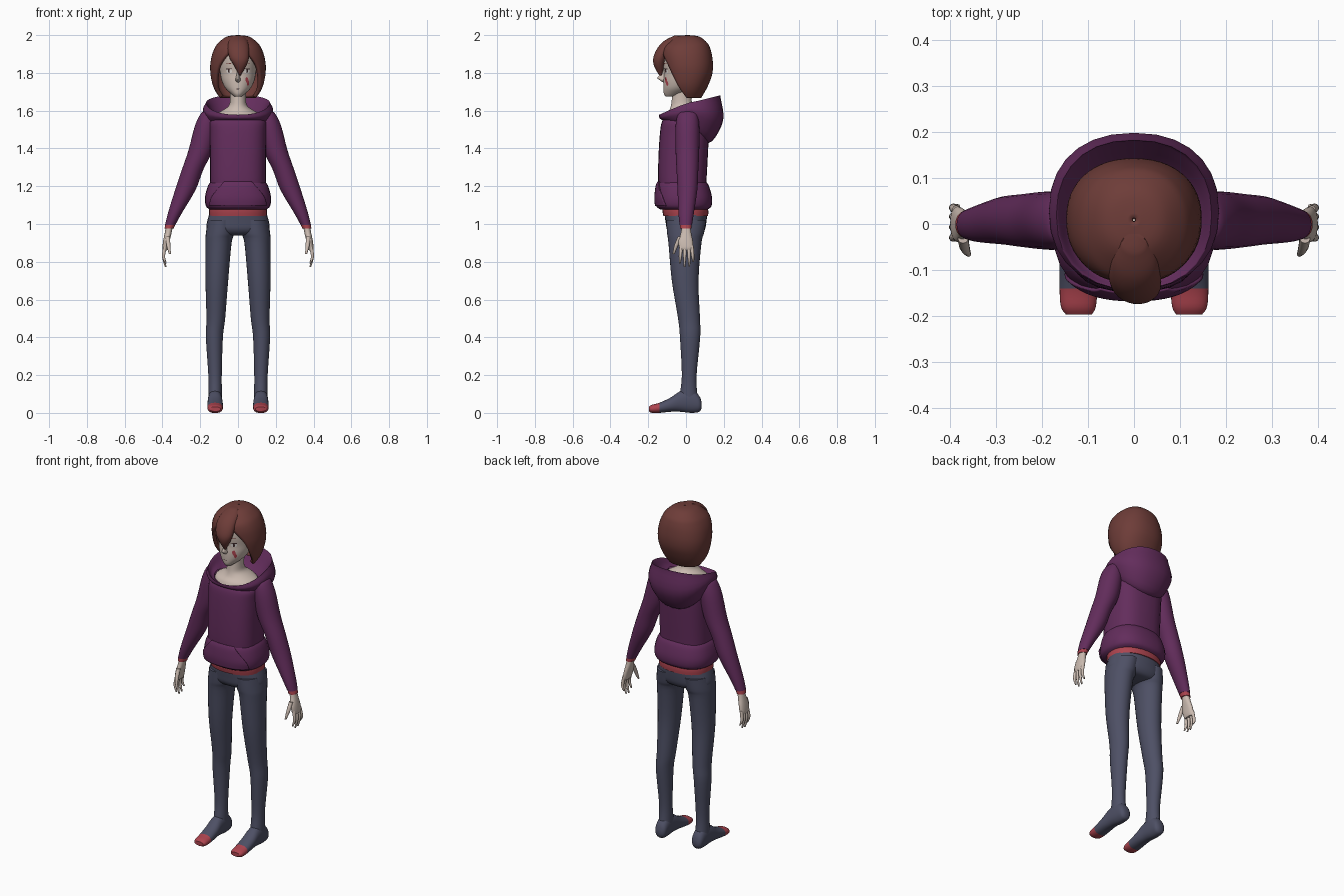
import bpy, bmesh
from math import sin, cos, pi, radians, copysign
from mathutils import Vector
from mathutils.bvhtree import BVHTree

cube = bpy.data.objects.get("Cube")
if cube:
    bpy.data.objects.remove(cube)


def material(name, *rgb):
    m = bpy.data.materials.new(name)
    m.use_nodes = True
    m.diffuse_color = (*rgb, 1)
    node = next(n for n in m.node_tree.nodes if n.type == 'BSDF_PRINCIPLED')
    node.inputs["Base Color"].default_value = (*rgb, 1)
    return m


PURPLE = material("plum fabric", .125, .026, .107)
HAIR = material("brown hair", .155, .046, .04)
DENIM = material("slate fabric", .076, .08, .13)
RED = material("red fabric", .42, .058, .078)
SKIN = material("pale skin", .6, .5, .44)
WHITE = material("eye white", .75, .72, .69)
DARK = material("dark line", .05, .025, .025)
SIDES = 28


def finish(name, bm, mat, thick=0):
    bmesh.ops.remove_doubles(bm, verts=bm.verts, dist=.0002)
    bmesh.ops.recalc_face_normals(bm, faces=bm.faces)
    mesh = bpy.data.meshes.new(name)
    bm.to_mesh(mesh)
    bm.free()
    mesh.materials.append(mat)
    mesh.shade_smooth()
    mesh.set_sharp_from_angle(angle=radians(50))
    ob = bpy.data.objects.new(name, mesh)
    bpy.context.scene.collection.objects.link(ob)
    if thick:
        mod = ob.modifiers.new("thickness", 'SOLIDIFY')
        mod.thickness = thick
    return ob


def spline(a, b, c, d, t):
    return b + (c - a) * (t / 2) + (2*a - 5*b + 4*c - d) * (t*t / 2) + (3*b - a - 3*c + d) * (t**3 / 2)


def skin(name, rings, mat, closed=True, caps=True, steps=4, thick=0):
    """Smooth surface through a list of rings of points."""
    ext = [rings[0]] + rings + [rings[-1]]
    fine = []
    for k in range(len(rings) - 1):
        for s in range(steps):
            fine.append([spline(*q, s / steps) for q in zip(*ext[k:k + 4])])
    fine.append(rings[-1])
    bm = bmesh.new()
    vs = [[bm.verts.new(p) for p in ring] for ring in fine]
    n = len(vs[0])
    for lo, hi in zip(vs, vs[1:]):
        for i in range(n if closed else n - 1):
            j = (i + 1) % n
            bm.faces.new((lo[i], lo[j], hi[j], hi[i]))
    if closed and caps:
        bm.faces.new(vs[0])
        bm.faces.new(vs[-1])
    return finish(name, bm, mat, thick)


def power(v, p):
    return copysign(abs(v) ** p, v)


def loft(name, rows, mat, side=1, p=.9, axis='z', spans=None, thick=0, sides=SIDES):
    """Rows are (level, x0, x1, v0, v1), or (level, half width, v0, v1) when centred."""
    rings = []
    for k, row in enumerate(rows):
        if len(row) == 4:
            row = (row[0], -row[1], *row[1:])
        a, x0, x1, v0, v1 = row
        t0, t1 = spans[k] if spans else (0, 2 * pi)
        ring = []
        for i in range(sides + (1 if spans else 0)):
            t = t0 + (t1 - t0) * i / sides
            x = side * ((x0 + x1) / 2 + (x1 - x0) / 2 * power(sin(t), p))
            v = (v0 + v1) / 2 - (v1 - v0) / 2 * power(cos(t), p)
            ring.append(Vector((x, v, a) if axis == 'z' else (x, a, v)))
        rings.append(ring)
    return skin(name, rings, mat, closed=not spans, thick=thick)


# Head, neck and nose
head = loft("head", [(1.675, .018, -.108, -.06), (1.69, .038, -.117, -.01), (1.72, .068, -.12, .04),
                     (1.76, .087, -.12, .08), (1.8, .095, -.117, .1), (1.85, .1, -.123, .11),
                     (1.9, .1, -.118, .11), (1.95, .075, -.09, .09), (1.97, .04, -.05, .05)], SKIN, p=1)
loft("neck", [(1.56, .125, -.118, .09), (1.58, .118, -.108, .085), (1.6, .085, -.09, .07), (1.625, .05, -.08, .04),
              (1.66, .042, -.075, .03), (1.72, .042, -.07, .04)], SKIN, p=1)
loft("nose", [(1.75, .006, -.122, -.1), (1.762, .014, -.14, -.1), (1.775, .011, -.152, -.1),
              (1.8, .006, -.13, -.1), (1.83, .004, -.118, -.1)], SKIN, p=1, sides=12)

# Face details laid on the nearest part of the head
tree = BVHTree.FromPolygons([v.co for v in head.data.vertices], [f.vertices for f in head.data.polygons])


def decal(name, x, z, w, h, mat, lift, tilt=0, p=1):
    bm = bmesh.new()
    rings = []
    for r in (.05, .5, 1):
        ring = []
        for i in range(16):
            t = 2 * pi * i / 16
            u, v = w * r * power(cos(t), p), h * r * power(sin(t), p)
            start = Vector((x + u * cos(tilt) - v * sin(tilt), -.115, z + u * sin(tilt) + v * cos(tilt)))
            hit, normal = tree.find_nearest(start)[:2]
            ring.append(bm.verts.new(hit + normal * lift))
        rings.append(ring)
    bm.faces.new(rings[0])
    for a, b in zip(rings, rings[1:]):
        for i in range(16):
            j = (i + 1) % 16
            bm.faces.new((a[i], a[j], b[j], b[i]))
    finish(name, bm, mat)


for s, tag in ((1, "left"), (-1, "right")):
    decal(tag + "_eye", s * .055, 1.808, .024, .011, WHITE, .002)
    decal(tag + "_iris", s * .053, 1.808, .008, .01, DARK, .004)
    decal(tag + "_lash", s * .056, 1.82, .027, .003, DARK, .004, tilt=-s * .12)
    decal(tag + "_brow", s * .052, 1.85, .024, .002, HAIR, .002)
decal("mouth", 0, 1.715, .013, .0015, DARK, .002)
decal("cheek_patch", .062, 1.752, .028, .012, RED, .003, tilt=-.95, p=.5)

# Bob hair with a face opening, and the front lock
hair_rows = [(2, .004, .005, .013), (1.992, .06, -.055, .07), (1.96, .103, -.1, .112), (1.93, .124, -.125, .128),
             (1.89, .139, -.13, .138), (1.84, .147, -.125, .143), (1.79, .145, -.115, .138),
             (1.74, .135, -.1, .12), (1.7, .118, -.08, .1), (1.667, .095, -.06, .08)]
gaps = [radians(g) for g in (0, 0, 0, 8, 25, 41, 51, 61, 72, 86)]
loft("bob_hair", hair_rows, HAIR, spans=[(g, 2 * pi - g) for g in gaps], thick=.02, sides=40)
loft("front_lock", [(1.998, -.025, .025, -.06, -.02), (1.97, -.048, .05, -.115, -.03), (1.93, -.055, .058, -.152, -.07),
                    (1.88, -.045, .058, -.173, -.1), (1.84, -.022, .045, -.17, -.115),
                    (1.8, 0, .022, -.15, -.125), (1.785, .008, .014, -.138, -.13)], HAIR, p=1)

# Hoodie body, hem and pocket
loft("hoodie_body", [(1.12, .145, -.135, .105), (1.22, .147, -.147, .108), (1.35, .148, -.146, .115),
                     (1.48, .15, -.138, .12), (1.54, .15, -.128, .11), (1.565, .125, -.11, .09)], PURPLE, p=.75)
hem = [(1.225, .143, -.145, .106), (1.2, .16, -.155, .122), (1.14, .175, -.162, .138),
       (1.095, .17, -.158, .135), (1.077, .15, -.135, .115)]
loft("hoodie_hem", hem, PURPLE, p=.8)
loft("pocket", [(z, r + .006, y0 - .006, y1) for z, r, y0, y1 in hem[:4]], PURPLE, p=.8,
     spans=[(-radians(w), radians(w)) for w in (24, 30, 48, 56)], thick=.008)


# Hood: rings that rise from the collar to the back
def hood_ring(rx, yf, yb, zf, zs, zb):
    ring = []
    for i in range(SIDES):
        c, s = cos(2 * pi * i / SIDES), sin(2 * pi * i / SIDES)
        z = zs + (zf - zs) * c if c > 0 else zs - (zb - zs) * c
        ring.append(Vector((rx * power(s, .88), (yf + yb) / 2 - (yb - yf) / 2 * power(c, .88), z)))
    return ring


skin("hood", [hood_ring(*r) for r in [
    (.122, -.115, .08, 1.56, 1.585, 1.56), (.145, -.13, .13, 1.567, 1.605, 1.6), (.165, -.141, .178, 1.578, 1.64, 1.672),
    (.172, -.143, .183, 1.574, 1.638, 1.668), (.185, -.14, .197, 1.56, 1.6, 1.55),
    (.155, -.125, .14, 1.55, 1.54, 1.44), (.12, -.1, .08, 1.54, 1.525, 1.43)]], PURPLE, caps=False)

# Undershirt band and hips
loft("shirt_band", [(1.1, .15, -.125, .112), (1.07, .154, -.125, .118), (1.043, .153, -.12, .117)], RED)
loft("hips", [(1.06, .15, -.115, .113), (1.01, .164, -.108, .108), (.97, .165, -.1, .1), (.945, .13, -.075, .08),
              (.938, .05, -.03, .04)], DENIM)

# Limbs, built once per side
for s, tag in ((1, "left"), (-1, "right")):
    loft(tag + "_leg", [(1.02, .01, .16, -.105, .107), (.95, .018, .17, -.1, .095), (.9, .034, .172, -.093, .082),
                        (.7, .052, .172, -.075, .066), (.5, .068, .167, -.042, .074), (.4, .08, .17, -.032, .075),
                        (.2, .086, .157, -.022, .056), (.1, .085, .157, -.032, .06), (.05, .085, .157, -.03, .07)],
         DENIM, s, p=1)
    foot = loft(tag + "_foot", [(.083, .105, .137, .025, .055), (.07, .088, .153, .006, .09), (.03, .084, .158, 0, .125),
                                (-.03, .083, .16, .006, .115), (-.08, .08, .162, .006, .082), (-.14, .08, .162, 0, .054),
                                (-.18, .083, .159, 0, .043), (-.197, .092, .148, .008, .032)], DENIM, s, axis='y')
    foot.data.materials.append(RED)
    for f in foot.data.polygons:
        f.material_index = int(f.center.y < -.14)
    loft(tag + "_sleeve", [(1.597, .15, .175, -.01, .035), (1.585, .13, .196, -.04, .057), (1.52, .11, .228, -.055, .07),
                           (1.39, .135, .262, -.055, .07), (1.285, .185, .298, -.05, .065), (1.18, .225, .333, -.045, .06),
                           (1.06, .296, .37, -.04, .042), (.995, .332, .386, -.034, .032)], PURPLE, s, p=1)
    loft(tag + "_cuff", [(1.003, .33, .384, -.032, .03), (.975, .341, .389, -.031, .029)], RED, s, p=1)
    loft(tag + "_palm", [(.99, .345, .38, -.022, .022), (.95, .352, .388, -.028, .028), (.91, .362, .396, -.04, .036),
                         (.875, .37, .4, -.036, .038), (.86, .376, .396, -.03, .034)], SKIN, s)

    def finger(name, a, b, c, r):
        rows = [(z, x - q, x + q, y - q, y + q) for (x, y, z), q in zip((a, b, c), (r, r * .9, r * .45))]
        loft(name, rows, SKIN, s, p=1, sides=10)

    for k, (y, tip) in enumerate([(-.026, .792), (-.006, .772), (.014, .776), (.031, .8)]):
        finger(f"{tag}_finger_{k + 1}", (.386, y, .885), (.394, y * 1.15, .83), (.383, y * 1.25, tip), .0095)
    finger(tag + "_thumb", (.372, -.03, .935), (.368, -.052, .885), (.36, -.066, .84), .012)
